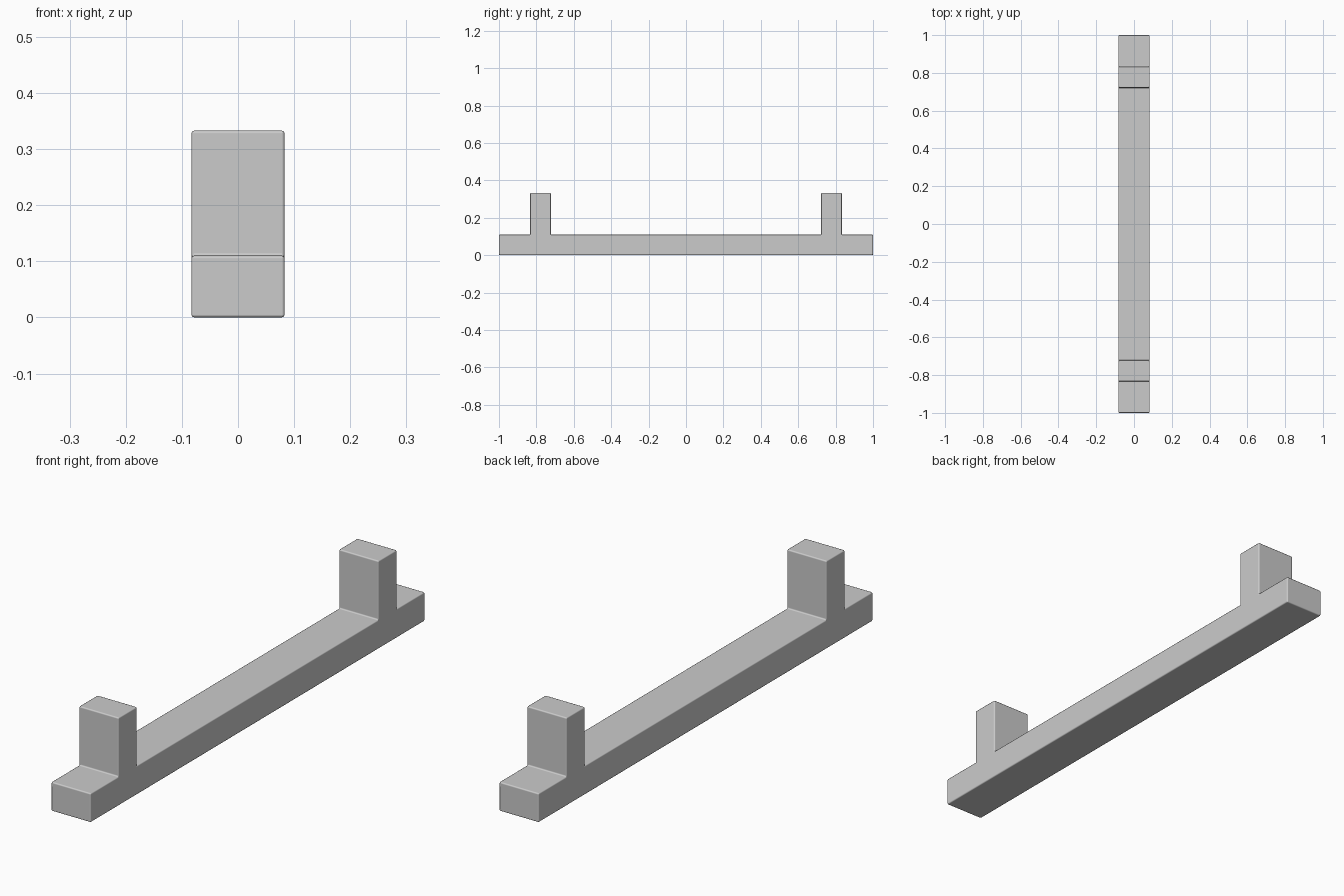
import bpy, bmesh

if "Cube" in bpy.data.objects:
    bpy.data.objects.remove(bpy.data.objects["Cube"])

HALF_WIDTH = 0.083   # x
BAR_TOP = 0.11
POST_TOP = 0.333
POST_IN, POST_OUT = 0.722, 0.833

# Side profile (y, z): right half from the base to the middle, then mirrored
half = [(1, 0), (1, BAR_TOP), (POST_OUT, BAR_TOP), (POST_OUT, POST_TOP),
        (POST_IN, POST_TOP), (POST_IN, BAR_TOP)]
profile = half + [(-y, z) for y, z in reversed(half)]

# Bar with two upright posts, extruded across the width
bm = bmesh.new()
face = bm.faces.new([bm.verts.new((-HALF_WIDTH, y, z)) for y, z in profile])
ext = bmesh.ops.extrude_face_region(bm, geom=[face])
verts = [g for g in ext["geom"] if isinstance(g, bmesh.types.BMVert)]
bmesh.ops.translate(bm, vec=(2 * HALF_WIDTH, 0, 0), verts=verts)
bmesh.ops.recalc_face_normals(bm, faces=bm.faces)
mesh = bpy.data.meshes.new("bar_with_posts")
bm.to_mesh(mesh)
bm.free()
bar = bpy.data.objects.new("bar_with_posts", mesh)
bpy.context.collection.objects.link(bar)

# Slightly softened edges
bpy.context.view_layer.objects.active = bar
bar.select_set(True)
bpy.ops.object.shade_smooth()
bevel = bar.modifiers.new("soft_edges", 'BEVEL')
bevel.width = 0.005
bevel.segments = 2
bevel.limit_method = 'ANGLE'
bevel.harden_normals = True
